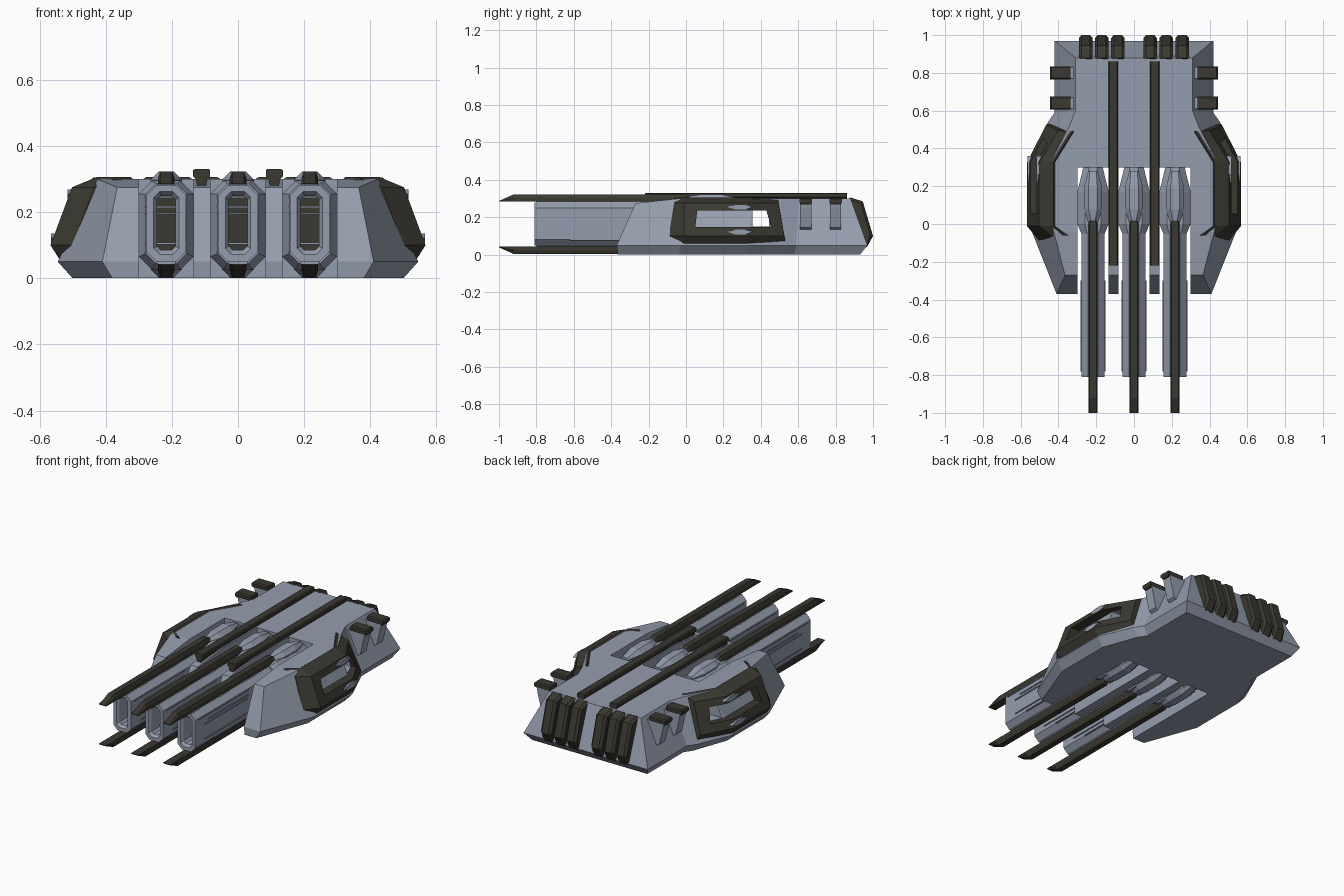
import bpy, bmesh

cube = bpy.data.objects.get("Cube")
if cube:
    bpy.data.objects.remove(cube)


def material(name, rgb):
    m = bpy.data.materials.new(name)
    m.use_nodes = True
    m.diffuse_color = (*rgb, 1)
    m.node_tree.nodes["Principled BSDF"].inputs["Base Color"].default_value = (*rgb, 1)
    return m


GREY = material("blue grey plating", (0.30, 0.34, 0.42))
DARK = material("dark olive metal", (0.042, 0.040, 0.030))


def loft(name, rings, mat, caps=True):
    """Skin a list of equal-length point rings into one object."""
    bm = bmesh.new()
    loops = [[bm.verts.new(p) for p in ring] for ring in rings]
    n = len(loops[0])
    for a, b in zip(loops, loops[1:]):
        for i in range(n):
            bm.faces.new((a[i], a[(i + 1) % n], b[(i + 1) % n], b[i]))
    if caps:
        bm.faces.new(loops[0])
        bm.faces.new(loops[-1])
    bmesh.ops.recalc_face_normals(bm, faces=bm.faces)
    me = bpy.data.meshes.new(name)
    bm.to_mesh(me)
    bm.free()
    me.materials.append(mat)
    ob = bpy.data.objects.new(name, me)
    bpy.context.collection.objects.link(ob)
    return ob


def box(name, x, y, z, mat):
    return loft(name, [[(x[0], y[0], h), (x[1], y[0], h), (x[1], y[1], h), (x[0], y[1], h)]
                       for h in z], mat)


def octagon(cx, y, hw, lo, hi, c):
    """Chamfered rectangle across the y axis."""
    return [(cx + sx, y, h) for sx, h in (
        (hw - c, lo), (hw, lo + c), (hw, hi - c), (hw - c, hi),
        (c - hw, hi), (-hw, hi - c), (-hw, lo + c), (c - hw, lo))]


def cut(ob, cutters):
    bpy.context.view_layer.objects.active = ob
    for c in cutters:
        mod = ob.modifiers.new("cut", 'BOOLEAN')
        mod.operation = 'DIFFERENCE'
        mod.solver = 'EXACT'
        mod.object = c
        bpy.ops.object.modifier_apply(modifier=mod.name)
        bpy.data.objects.remove(c)


# Hull: half outlines at the base, the waist and the deck, mirrored into strips
base = [(.39, .93), (.39, .58), (.42, .54), (.50, .32), (.50, -.04), (.38, -.365)]
waist = [(.42, .97), (.42, .59), (.455, .54), (.545, .33), (.545, -.03), (.41, -.37)]
deck = [(.31, .88), (.31, .60), (.345, .51), (.425, .36), (.425, -.04), (.365, -.27)]
bm = bmesh.new()
levels = []
for outline, z in ((base, 0), (waist, .05), (deck, .30)):
    levels.append([[bm.verts.new((s * x, y, .275 if y == -.27 else z)) for x, y in outline]
                   for s in (1, -1)])
last = len(base) - 1
for lower, upper in zip(levels, levels[1:]):
    for side in (0, 1):
        for i in range(last):
            bm.faces.new((lower[side][i], lower[side][i + 1], upper[side][i + 1], upper[side][i]))
    for i in (0, last):
        bm.faces.new((lower[0][i], lower[1][i], upper[1][i], upper[0][i]))
for level in (levels[0], levels[-1]):
    for i in range(last):
        bm.faces.new((level[0][i], level[0][i + 1], level[1][i + 1], level[1][i]))
bmesh.ops.recalc_face_normals(bm, faces=bm.faces)
mesh = bpy.data.meshes.new("hull")
bm.to_mesh(mesh)
bm.free()
mesh.materials.append(GREY)
hull = bpy.data.objects.new("hull", mesh)
bpy.context.collection.objects.link(hull)

# Barrel slots and the cross passage behind the side windows
BARRELS = {"left": .217, "centre": 0, "right": -.217}
cutters = [box("slot_cutter", (cx - .083, cx + .083), (-.6, .30), (-.1, .5), GREY)
           for cx in BARRELS.values()]
cutters.append(box("passage_cutter", (-.7, .7), (.355, .445), (.15, .235), GREY))
cut(hull, cutters)

# Guns
for side, cx in BARRELS.items():
    loft(side + "_barrel", [octagon(cx, *r) for r in (
        (-.30, .028, .085, .25, .012), (-.795, .028, .085, .25, .012),
        (-.81, .038, .072, .262, .018), (-.81, .06, .05, .28, .03),
        (.05, .06, .05, .28, .03))], GREY, caps=False)
    loft(side + "_bore_plug", [octagon(cx, y, .029, .08, .255, .012) for y in (-.32, -.30)], DARK)
    loft(side + "_breech", [octagon(cx, *r) for r in (
        (-.05, .062, .045, .285, .03), (0, .083, .025, .295, .04),
        (.17, .083, .025, .295, .04), (.305, .05, .04, .285, .03))], GREY)
    # Raised spindles above and below the breech
    for label, mid in (("top", .292), ("bottom", .033)):
        loft(f"{side}_{label}_spindle", [octagon(cx, y, w, mid - h, mid + h, h * .8) for y, w, h in (
            (.01, .025, .02), (.08, .048, .03), (.19, .048, .03), (.28, .025, .01))], GREY)
    # Dark rails with pointed tips, the lower one upside down
    for label, o, d in (("upper", .283, 1), ("lower", .043, -1)):
        def section(y, w, h):
            return [(cx - w, y, o), (cx + w, y, o), (cx + w, y, o + d * h * .5),
                    (cx + w * .7, y, o + d * h), (cx - w * .7, y, o + d * h),
                    (cx - w, y, o + d * h * .5)]
        loft(f"{side}_{label}_rail", [section(*r) for r in (
            (-1, .025, .004), (-.92, .025, .040), (0, .025, .040), (.03, .016, .02))], DARK)
        loft(f"{side}_{label}_rail_web", [octagon(cx, y, .03, *sorted((o, o - d * .02)), .004)
                                          for y in (-.8, 0)], GREY)
    # Thin cooling fins along the barrel flanks
    for z, y0, y1 in ((.245, -.78, -.3), (.215, -.68, -.3), (.195, -.72, -.3),
                      (.105, -.72, -.3), (.08, -.62, -.3)):
        box(side + "_barrel_fin", (cx - .065, cx + .065), (y0, y1), (z - .003, z + .003), GREY)

for s, side in ((1, "left"), (-1, "right")):
    # Long deck strip with a tapered foot
    x = s * .11
    loft(side + "_deck_strip", [[(x - w, y, z) for w, z in (
        (.01, .265), (.018, .30), (.026, .308), (.026, .326), (.02, .331),
        (-.02, .331), (-.026, .326), (-.026, .308), (-.018, .30), (-.01, .265))]
        for y in (-.22, .86)], DARK)

    # Wrapped side armour with a window cut through it
    rings = []
    for px, y, lean in ((.465, .535, -.045), (.567, .325, 0), (.567, -.01, 0), (.50, -.10, .04)):
        rings.append([(s * (px - inset), y + lean * k, z) for inset, z, k in (
            (.16, .06, 0), (.035, .045, 0), (0, .10, .2), (.065, .275, .9),
            (.14, .306, 1), (.16, .29, 1))])
    armour = loft(side + "_side_armour", rings, DARK)
    window = loft("window_cutter", [[(s * px, y, z) for y, z in (
        (.05, .148), (.455, .148), (.43, .236), (.06, .236))] for px in (.1, .7)], DARK)
    cut(armour, [window])
    for label, z, px in (("upper", .255, .51), ("lower", .122, .56)):
        loft(f"{side}_{label}_window_lozenge", [[(s * (px + o), .29 + dy, z + dz) for dy, dz in (
            (-.07, 0), (-.025, .014), (.025, .014), (.07, 0), (.025, -.014), (-.025, -.014))]
            for o in (-.02, .005)], GREY)

    # Side brackets: tapered grey legs under dark caps
    for label, y in (("front", .64), ("rear", .80)):
        loft(f"{side}_{label}_bracket_leg", [[(s * px, y + w, z) for px, z in (
            (.32, .28), (.43, .28), (.425, .25), (.40, .145), (.375, .13), (.34, .13))]
            for w in (-.03, .03)], GREY)
        loft(f"{side}_{label}_bracket_cap", [
            [(s * .335, y - w, z), (s * (.41 + w), y - w, z),
             (s * (.41 + w), y + w, z), (s * .335, y + w, z)]
            for w, z in ((.026, .268), (.034, .28), (.034, .297), (.028, .304))], DARK)

    # Chamfered ribs over the stern
    for i, cx in enumerate((.085, .17, .255)):
        inner = [(.87, .28), (.885, .27), (.955, .06), (.94, .04)]
        mid = [(.87, .298), (.935, .275), (.985, .105), (.962, .045)]
        outer = [(.88, .306), (.945, .285), (1, .10), (.967, .04)]

        def rib(px):
            return [(s * cx + w, y, z) for (y, z), w in px]
        loft(f"{side}_stern_rib_{i + 1}", [
            rib([(a, k * .036), (b, k * .036), (c, k * .022), (c, -k * .022),
                 (b, -k * .036), (a, -k * .036)])
            for a, b, c, k in zip(inner, mid, outer, (1, 1, 1, 1))], DARK)
